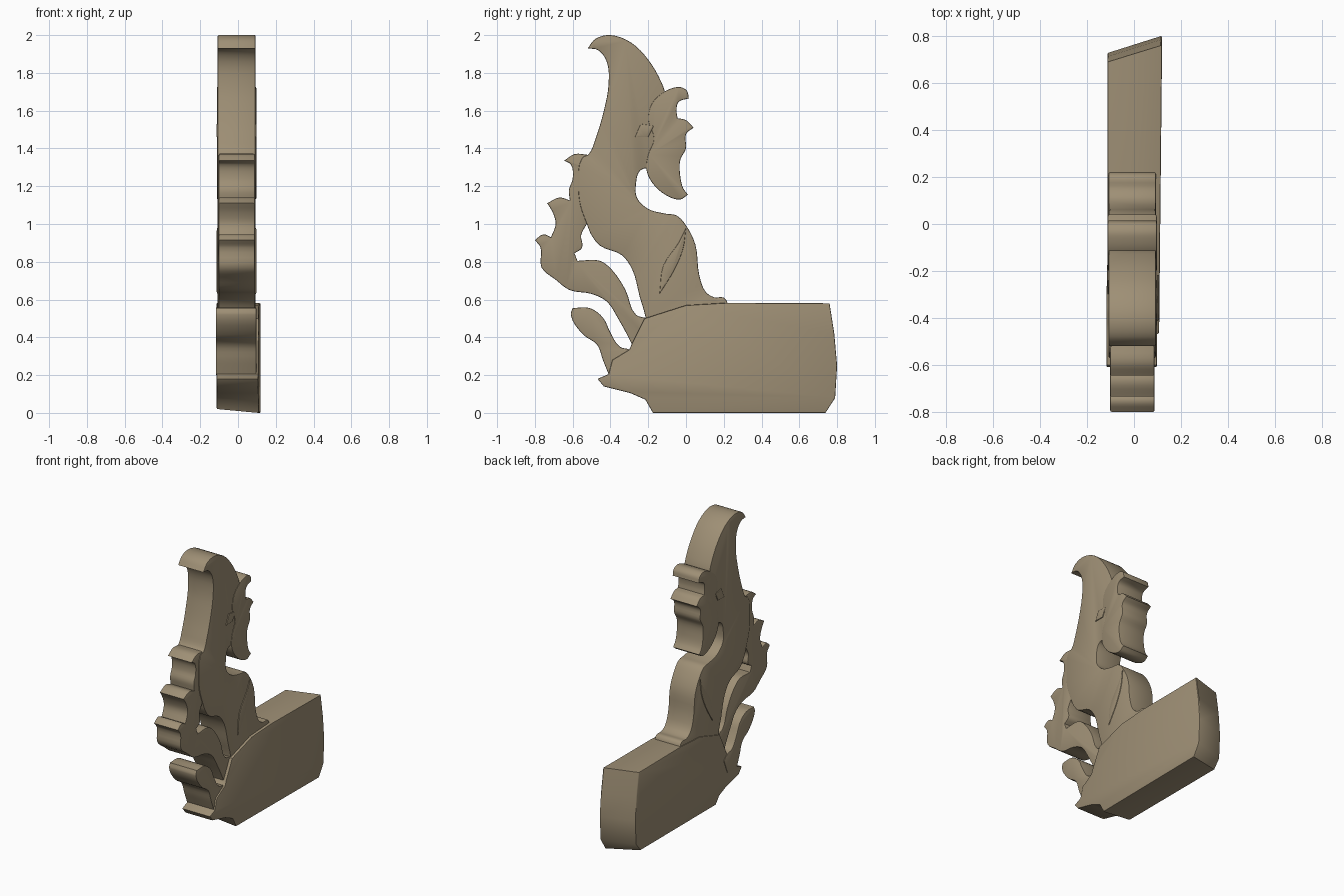
import bpy, bmesh
from mathutils import Vector

stone = bpy.data.materials.new("weathered_tan")
stone.diffuse_color = (0.342, 0.275, 0.178, 1)


def smooth_outline(points, steps=4):
    """Round a closed outline, keeping strong turns as sharp corners."""
    p = [Vector(q) for q in points]
    n = len(p)
    tangents = []
    for i in range(n):
        a, b = (p[i] - p[i - 1]).normalized(), (p[(i + 1) % n] - p[i]).normalized()
        tangents.append((a + b).normalized() if a.dot(b) > 0.45 else None)
    out = []
    for i in range(n):
        j = (i + 1) % n
        seg = p[j] - p[i]
        m0 = tangents[i] * seg.length if tangents[i] else seg
        m1 = tangents[j] * seg.length if tangents[j] else seg
        for k in range(steps):
            t = k / steps
            out.append(p[i] * (2*t**3 - 3*t**2 + 1) + m0 * (t**3 - 2*t**2 + t)
                       + p[j] * (3*t**2 - 2*t**3) + m1 * (t**3 - t**2))
    return out


def slab(name, points, x0, x1, rounded=True, edge=0.006, tweak=None):
    """Side profile (y, z) extruded from x0 to x1 with softened rims."""
    outline = smooth_outline(points) if rounded else points
    bm = bmesh.new()
    left = [bm.verts.new((x0, y, z)) for y, z in outline]
    right = [bm.verts.new((x1, y, z)) for y, z in outline]
    caps = [bm.faces.new(left), bm.faces.new(right)]
    n = len(left)
    for i in range(n):
        j = (i + 1) % n
        bm.faces.new((left[i], left[j], right[j], right[i]))
    bmesh.ops.recalc_face_normals(bm, faces=bm.faces)
    if tweak:
        for v in bm.verts:
            tweak(v.co)
    if edge:
        rims = [e for f in caps for e in f.edges]
        bmesh.ops.bevel(bm, geom=rims, offset=edge, segments=2, profile=0.5,
                        affect='EDGES', clamp_overlap=False)
    mesh = bpy.data.meshes.new(name)
    bm.to_mesh(mesh)
    bm.free()
    mesh.materials.append(stone)
    obj = bpy.data.objects.new(name, mesh)
    bpy.context.collection.objects.link(obj)
    bpy.ops.object.select_all(action='DESELECT')
    bpy.context.view_layer.objects.active = obj
    obj.select_set(True)
    bpy.ops.object.shade_smooth_by_angle(angle=0.7)
    return obj


# Curved horn, neck and chest in one sweep
slab("horn_and_neck", [
    (-0.52, 1.93), (-0.48, 1.98), (-0.40, 2.0), (-0.29, 1.96), (-0.2, 1.87),
    (-0.13, 1.75), (-0.11, 1.69), (-0.10, 1.45), (-0.16, 1.27), (-0.21, 1.295),
    (-0.245, 1.28), (-0.265, 1.21), (-0.26, 1.14), (-0.2, 1.08), (-0.11, 1.055),
    (-0.05, 1.045), (-0.005, 1.0), (0.05, 0.89), (0.07, 0.73), (0.105, 0.64),
    (0.15, 0.612), (0.2, 0.61), (0.22, 0.58), (0.2, 0.5), (-0.2, 0.4),
    (-0.215, 0.51), (-0.245, 0.615), (-0.285, 0.76), (-0.34, 0.835),
    (-0.455, 0.885), (-0.5, 0.94), (-0.525, 1.0), (-0.56, 1.1), (-0.57, 1.2),
    (-0.55, 1.35), (-0.515, 1.37), (-0.48, 1.45), (-0.435, 1.6), (-0.41, 1.74),
    (-0.42, 1.86), (-0.465, 1.92)], -0.108, 0.093)

# Scalloped face with hooked tips
slab("face", [
    (-0.115, 1.70), (-0.07, 1.72), (-0.03, 1.725), (0.005, 1.705), (0.015, 1.665),
    (-0.04, 1.645), (-0.05, 1.6), (-0.045, 1.56), (0.0, 1.55), (0.04, 1.51),
    (0.0, 1.475), (0.0, 1.40), (-0.03, 1.34), (-0.03, 1.25), (-0.015, 1.19),
    (0.01, 1.155), (-0.03, 1.13), (-0.11, 1.155), (-0.18, 1.22), (-0.21, 1.29),
    (-0.2, 1.37), (-0.17, 1.45), (-0.2, 1.55), (-0.18, 1.64)], -0.112, 0.097)

# Flame-shaped mane sweeping down into the base
slab("mane", [
    (-0.51, 1.365), (-0.59, 1.37), (-0.645, 1.335), (-0.61, 1.315), (-0.6, 1.24),
    (-0.62, 1.18), (-0.615, 1.125), (-0.67, 1.14), (-0.735, 1.11), (-0.705, 1.06),
    (-0.69, 1.0), (-0.715, 0.93), (-0.755, 0.945), (-0.8, 0.915), (-0.77, 0.875),
    (-0.765, 0.77), (-0.69, 0.705), (-0.615, 0.65), (-0.5, 0.63), (-0.42, 0.59),
    (-0.36, 0.5), (-0.29, 0.37), (-0.26, 0.3), (-0.2, 0.4), (-0.2, 0.5),
    (-0.265, 0.52), (-0.32, 0.65), (-0.39, 0.755), (-0.455, 0.805), (-0.575, 0.805),
    (-0.59, 0.845), (-0.55, 0.875), (-0.555, 0.94), (-0.525, 1.0), (-0.47, 1.1),
    (-0.47, 1.25)], -0.102, 0.088)

# Lower curl in front of the base
slab("lower_curl", [
    (-0.35, 0.35), (-0.4, 0.425), (-0.44, 0.505), (-0.51, 0.555), (-0.6, 0.555),
    (-0.61, 0.52), (-0.545, 0.415), (-0.47, 0.36), (-0.44, 0.28), (-0.41, 0.205),
    (-0.3, 0.2), (-0.26, 0.3), (-0.3, 0.335)], -0.117, 0.097)


# Heavy base block: widens to the back, back end and underside cut askew
def skew_base(co):
    if co.x > 0:
        co.x = 0.107 + 0.013 * (co.y + 0.47) / 1.27
    else:
        if co.y > 0.7:
            co.y -= 0.07
        if co.z < 0.05:
            co.z += 0.02


slab("base_block", [
    (0.22, 0.583), (0.76, 0.58), (0.785, 0.42), (0.8, 0.25), (0.79, 0.08),
    (0.74, 0.0), (-0.175, 0.0), (-0.215, 0.07), (-0.295, 0.105), (-0.435, 0.14),
    (-0.468, 0.18), (-0.41, 0.205), (-0.39, 0.28), (-0.3, 0.335), (-0.285, 0.37),
    (-0.22, 0.5), (0.0, 0.57)], -0.113, 0.12, rounded=False, tweak=skew_base)

# Low carved relief showing on both sides
slab("eye", [(-0.27, 1.46), (-0.24, 1.53), (-0.17, 1.52), (-0.2, 1.46)],
     -0.114, 0.099, edge=0.003)
slab("chest_leaf", [(-0.14, 0.63), (-0.12, 0.78), (-0.04, 0.9), (0.0, 0.98),
                    (-0.015, 0.87), (-0.06, 0.76)], -0.113, 0.098, edge=0.004)
